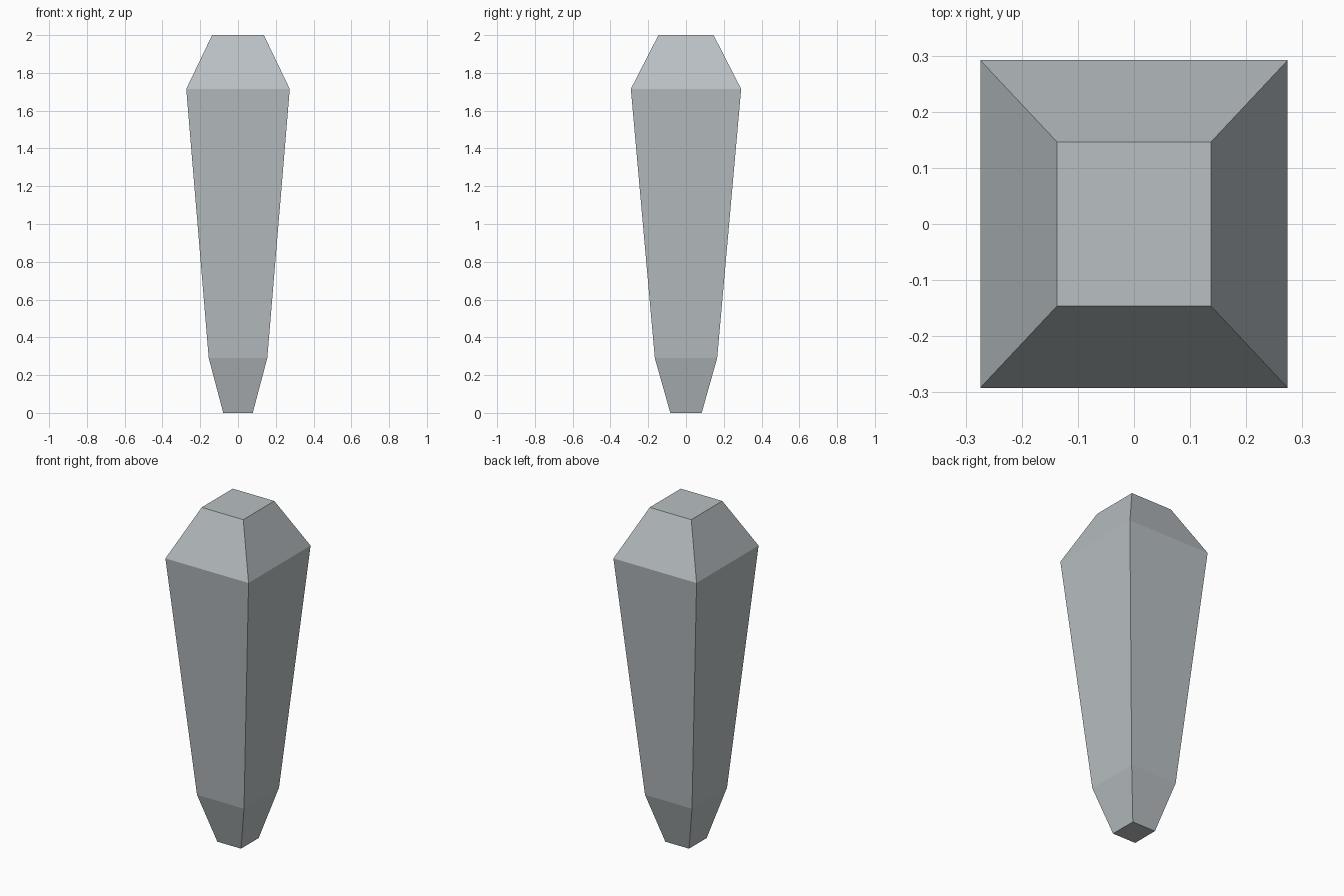
import bpy
import bmesh

cube = bpy.data.objects.get("Cube")
if cube:
    bpy.data.objects.remove(cube, do_unlink=True)

# Material
stone = bpy.data.materials.new("pale_grey_stone")
stone.use_nodes = True
colour = (0.48, 0.52, 0.54, 1.0)
stone.diffuse_color = colour
stone.node_tree.nodes["Principled BSDF"].inputs["Base Color"].default_value = colour

# Rectangular cross-sections from the tip upward: height, half width, half depth
sections = [
    (0.0, 0.078, 0.083),
    (0.29, 0.155, 0.165),
    (1.715, 0.274, 0.292),
    (2.0, 0.137, 0.146),
]
corners = [(-1, -1), (1, -1), (1, 1), (-1, 1)]

bm = bmesh.new()
rings = [[bm.verts.new((sx * w, sy * d, z)) for sx, sy in corners]
         for z, w, d in sections]

# Tapered flat sides
for lower, upper in zip(rings, rings[1:]):
    for i in range(4):
        j = (i + 1) % 4
        bm.faces.new((lower[i], lower[j], upper[j], upper[i]))

# End caps
bm.faces.new(list(reversed(rings[0])))
bm.faces.new(rings[-1])
bmesh.ops.recalc_face_normals(bm, faces=bm.faces)

mesh = bpy.data.meshes.new("tapered_shard")
bm.to_mesh(mesh)
bm.free()
mesh.materials.append(stone)
shard = bpy.data.objects.new("tapered_shard", mesh)
bpy.context.collection.objects.link(shard)
